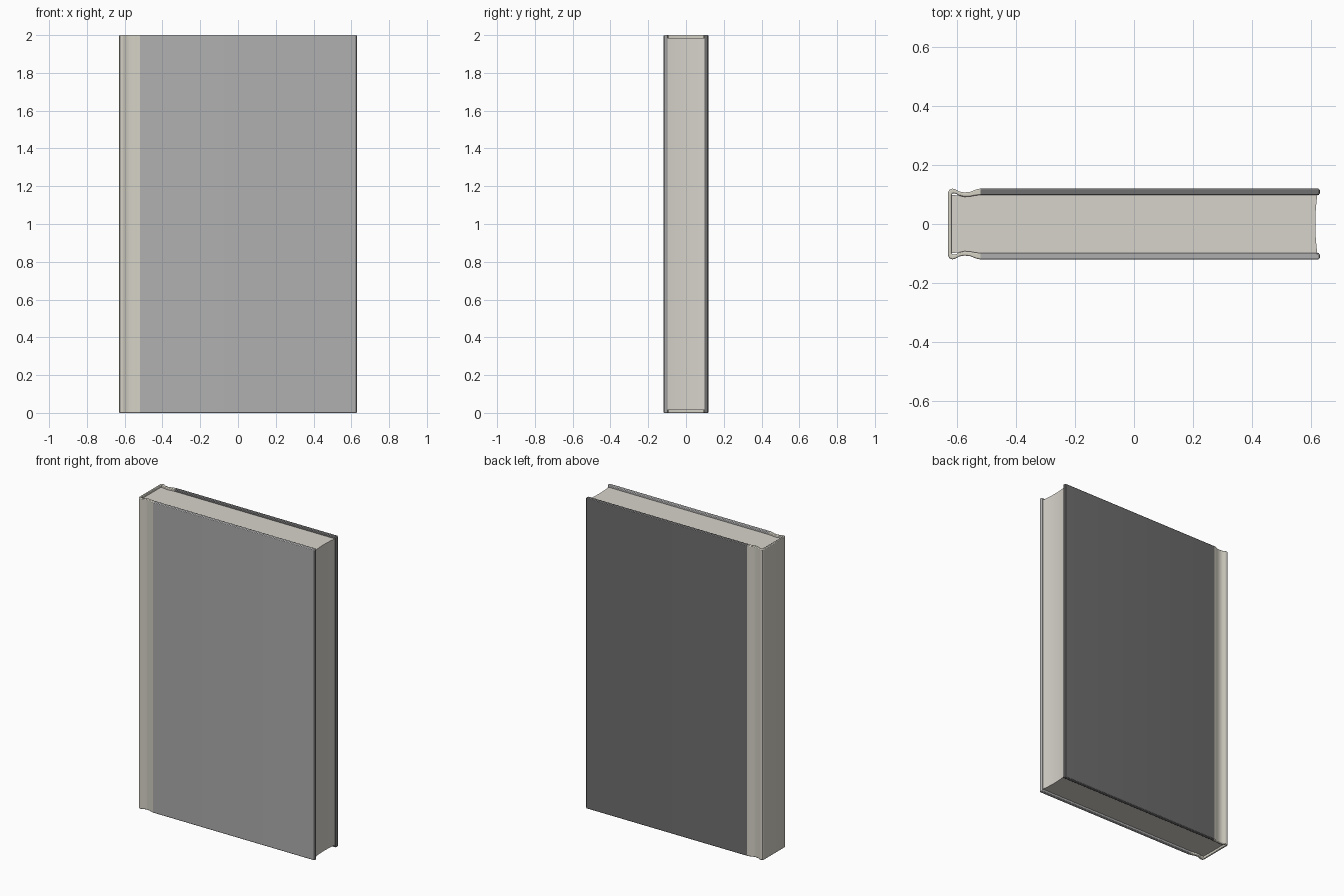
import bpy, bmesh

if "Cube" in bpy.data.objects:
    bpy.data.objects.remove(bpy.data.objects["Cube"])


def material(name, rgb):
    m = bpy.data.materials.new(name)
    m.diffuse_color = (*rgb, 1.0)
    m.use_nodes = True
    m.node_tree.nodes["Principled BSDF"].inputs["Base Color"].default_value = m.diffuse_color
    return m


spine_mat = material("spine_cream", (0.66, 0.64, 0.56))
front_mat = material("front_cover_grey", (0.43, 0.43, 0.43))
back_mat = material("back_cover_dark_grey", (0.16, 0.16, 0.16))
page_mat = material("page_paper", (0.68, 0.65, 0.60))


def finish(bm, name, mats):
    bmesh.ops.recalc_face_normals(bm, faces=bm.faces)
    me = bpy.data.meshes.new(name)
    bm.to_mesh(me)
    bm.free()
    ob = bpy.data.objects.new(name, me)
    bpy.context.collection.objects.link(ob)
    for m in mats:
        me.materials.append(m)
    bpy.context.view_layer.objects.active = ob
    ob.select_set(True)
    bpy.ops.object.shade_smooth_by_angle(angle=0.7)
    ob.select_set(False)
    return ob


# Hard cover: outer and inner outline of one board (x, y), mirrored to the other
half = [  # outer x, outer y, inner x, inner y
    (0.630, 0.115, 0.630, 0.104), (0.625, 0.120, 0.625, 0.098),
    (0.610, 0.120, 0.610, 0.098), (-0.520, 0.120, -0.520, 0.098),
    (-0.535, 0.117, -0.535, 0.097), (-0.555, 0.109, -0.555, 0.093),
    (-0.575, 0.107, -0.575, 0.092), (-0.592, 0.110, -0.592, 0.096),
    (-0.604, 0.117, -0.602, 0.102), (-0.615, 0.120, -0.612, 0.104),
    (-0.625, 0.116, -0.616, 0.102), (-0.630, 0.106, -0.618, 0.096),
]
pairs = [(a, -b, c, -d) for a, b, c, d in half] + half[::-1]
bm = bmesh.new()
rings = []
for a, b, c, d in pairs:
    rings.append([bm.verts.new(p) for p in
                  ((a, b, 0), (a, b, 2), (c, d, 2), (c, d, 0))])
for r, s in zip(rings, rings[1:]):
    for i in range(4):
        j = (i + 1) % 4
        bm.faces.new((r[i], r[j], s[j], s[i]))
bm.faces.new(rings[0])
bm.faces.new(rings[-1])
for f in bm.faces:
    c = f.calc_center_median()
    f.material_index = 0 if c.x < -0.52 else (1 if c.y < 0 else 2)
cover = finish(bm, "cover", [spine_mat, front_mat, back_mat])
bev = cover.modifiers.new("soft_rim", 'BEVEL')
bev.width = 0.004
bev.segments = 2
bev.limit_method = 'ANGLE'
bev.angle_limit = 1.0

# Page block with a slightly hollow fore edge
n = 8
edge = []
for i in range(n + 1):
    t = -1 + 2 * i / n
    edge.append((0.614 + 0.007 * t * t, 0.099 * t))
outline = edge + [(-0.53, 0.099), (-0.555, 0.096), (-0.59, 0.096), (-0.621, 0.099),
                  (-0.621, -0.099), (-0.59, -0.096), (-0.555, -0.096), (-0.53, -0.099)]
bm = bmesh.new()
base = bm.faces.new([bm.verts.new((x, y, 0.014)) for x, y in outline])
ext = bmesh.ops.extrude_face_region(bm, geom=[base])
bmesh.ops.translate(bm, vec=(0, 0, 1.972),
                    verts=[v for v in ext["geom"] if isinstance(v, bmesh.types.BMVert)])
finish(bm, "page_block", [page_mat])
